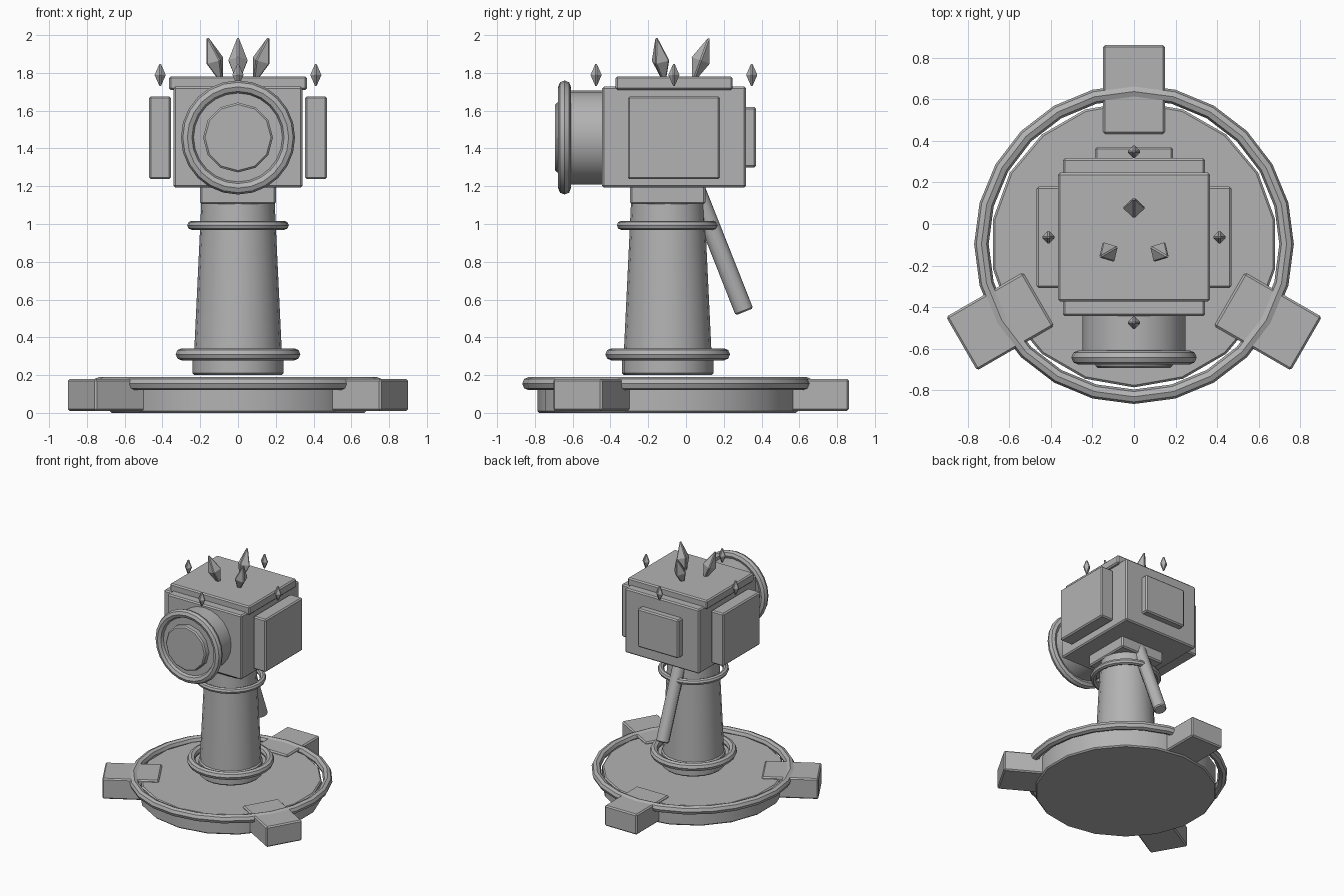
import bpy, math
from mathutils import Vector

if "Cube" in bpy.data.objects:
    bpy.data.objects.remove(bpy.data.objects["Cube"])

grey = bpy.data.materials.new("plain_grey")
grey.diffuse_color = (0.45, 0.45, 0.45, 1)
grey.use_nodes = True
grey.node_tree.nodes["Principled BSDF"].inputs["Base Color"].default_value = grey.diffuse_color
CY = -0.097   # y of the base and column axis
HY = -0.064   # y of the head axis
LZ = 1.458    # height of the lens axis


def finish(name, bevel=0.0, smooth=True):
    o = bpy.context.object
    o.name = name
    o.data.materials.append(grey)
    bpy.ops.object.transform_apply(location=False, rotation=False, scale=True)
    if bevel:
        m = o.modifiers.new("bevel", 'BEVEL')
        m.width, m.segments, m.limit_method = bevel, 1, 'ANGLE'
        m.angle_limit = math.radians(35)
    if smooth:
        bpy.ops.object.shade_smooth_by_angle(angle=math.radians(30))
    return o


def box(name, x, y, z, bevel=0.01):
    """Box from (min, max) ranges."""
    r = (x, y, z)
    bpy.ops.mesh.primitive_cube_add(size=1, location=[(a + b) / 2 for a, b in r])
    bpy.context.object.scale = [b - a for a, b in r]
    return finish(name, bevel, False)


def rod(name, a, b, r1, r2, sides, bevel=0.01):
    """Cylinder or cone frustum from point a to point b."""
    a, b = Vector(a), Vector(b)
    d = b - a
    bpy.ops.mesh.primitive_cone_add(vertices=sides, radius1=r1, radius2=r2, depth=d.length,
                                    location=(a + b) / 2,
                                    rotation=d.to_track_quat('Z', 'Y').to_euler())
    return finish(name, bevel)


def ring(name, loc, major, minor, rot=(0, 0, 0), seg=24):
    bpy.ops.mesh.primitive_torus_add(location=loc, rotation=rot, major_radius=major,
                                     minor_radius=minor, major_segments=seg, minor_segments=8)
    o = finish(name)
    bpy.ops.object.shade_smooth()
    return o


def spike(name, loc, r, half, angle=0, tilt=0):
    """Bevelled four-sided diamond, leaning outward."""
    v = [(r, 0, 0), (0, r, 0), (-r, 0, 0), (0, -r, 0), (0, 0, half), (0, 0, -half)]
    f = [(i, (i + 1) % 4, 4) for i in range(4)] + [((i + 1) % 4, i, 5) for i in range(4)]
    me = bpy.data.meshes.new(name)
    me.from_pydata(v, [], f)
    o = bpy.data.objects.new(name, me)
    bpy.context.collection.objects.link(o)
    bpy.ops.object.select_all(action='DESELECT')
    o.select_set(True)
    bpy.context.view_layer.objects.active = o
    o.location = loc
    o.rotation_euler = (0, tilt, angle)
    return finish(name, 0.006, False)


# Base disc with its rim ring and three feet
rod("base_disc", (0, CY, 0), (0, CY, 0.165), 0.69, 0.69, 18)
ring("base_ring", (0, CY, 0.155), 0.735, 0.035)
for i in range(3):
    a = math.radians(90 + 120 * i)
    foot = box("foot", (-0.214, 0.214), (-0.149, 0.149), (0.01, 0.18))
    foot.location.x, foot.location.y = 0.745 * math.cos(a), CY + 0.745 * math.sin(a)
    foot.rotation_euler.z = a

# Column with two rings and a collar
rod("column_flange", (0, CY, 0.2), (0, CY, 0.32), 0.242, 0.242, 20)
rod("column", (0, CY, 0.28), (0, CY, 1.12), 0.234, 0.194, 20)
ring("lower_column_ring", (0, CY, 0.31), 0.298, 0.032)
ring("upper_column_ring", (0, CY, 0.993), 0.245, 0.024)
box("collar", (-0.2, 0.2), (CY - 0.2, CY + 0.2), (1.105, 1.22))

# Slanted lever behind the column
rod("lever", (0, 0.042, 1.21), (0, 0.309, 0.535), 0.05, 0.05, 12, 0.008)

# Head with top, side and back plates
box("head", (-0.342, 0.342), (-0.444, 0.317), (1.193, 1.728))
box("top_plate", (-0.366, 0.366), (-0.373, 0.247), (1.71, 1.782))
for s in (-1, 1):
    box("side_plate", sorted((s * 0.354, s * 0.47)), (-0.308, 0.18), (1.237, 1.676))
box("back_plate", (-0.188, 0.188), (0.3, 0.371), (1.3, 1.62))

# Lens on the front
rod("lens_barrel", (0, -0.4, LZ), (0, -0.645, LZ), 0.248, 0.248, 24)
ring("lens_ring", (0, -0.643, LZ), 0.268, 0.034, (math.pi / 2, 0, 0))
rod("lens_glass", (0, -0.6, LZ), (0, -0.693, LZ), 0.185, 0.185, 12)

# Three large leaning spikes and four small floating ones
for i in range(3):
    a = math.radians(90 + 120 * i)
    spike("large_spike", (0.142 * math.cos(a), HY + 0.142 * math.sin(a), 1.866),
          0.055, 0.148, a, math.radians(20))
for i in range(4):
    a = math.radians(90 * i)
    spike("small_spike", (0.412 * math.cos(a), HY + 0.412 * math.sin(a), 1.789), 0.034, 0.078, a)
